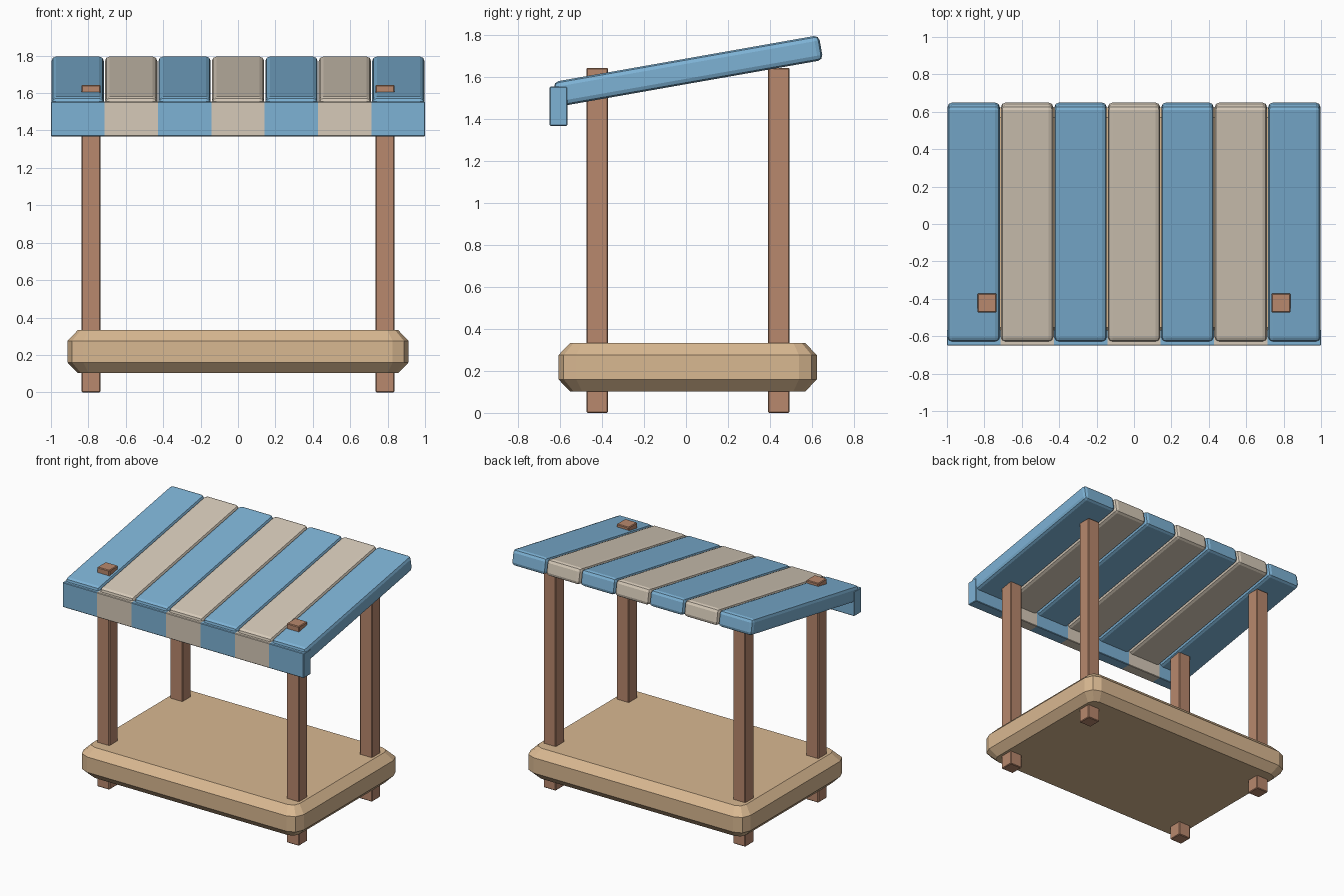
import bpy, bmesh, math
from mathutils import Matrix

if "Cube" in bpy.data.objects:
    bpy.data.objects.remove(bpy.data.objects["Cube"])


def material(name, r, g, b):
    m = bpy.data.materials.new(name)
    lin = [((c / 255 + 0.055) / 1.055) ** 2.4 for c in (r, g, b)]
    m.diffuse_color = (*lin, 1)
    m.use_nodes = True
    m.node_tree.nodes["Principled BSDF"].inputs["Base Color"].default_value = m.diffuse_color
    return m


BLUE = material("awning blue", 125, 178, 213)
CREAM = material("awning cream", 214, 202, 185)
WOOD = material("light wood", 217, 184, 145)
POST = material("brown wood", 184, 136, 109)


def finish(name, bm, mats):
    bmesh.ops.recalc_face_normals(bm, faces=bm.faces)
    me = bpy.data.meshes.new(name)
    bm.to_mesh(me)
    bm.free()
    for m in mats:
        me.materials.append(m)
    ob = bpy.data.objects.new(name, me)
    bpy.context.collection.objects.link(ob)
    return ob


def box(name, center, size, mat, bevel, segments=1, tilt=0):
    bm = bmesh.new()
    bmesh.ops.create_cube(bm, size=1, matrix=Matrix.Diagonal((*size, 1)))
    bmesh.ops.bevel(bm, geom=bm.edges[:], offset=bevel, segments=segments,
                    profile=0.5, affect='EDGES')
    bm.transform(Matrix.Translation(center) @ Matrix.Rotation(tilt, 4, 'X'))
    return finish(name, bm, [mat])


# Platform: rounded rectangle rings stacked into a chamfered slab
def ring(bm, hx, hy, r, z, cy):
    verts = []
    for k, (sx, sy) in enumerate([(1, 1), (-1, 1), (-1, -1), (1, -1)]):
        for i in range(3):
            a = math.radians(90 * k + 45 * i)
            verts.append(bm.verts.new((sx * (hx - r) + r * math.cos(a),
                                       cy + sy * (hy - r) + r * math.sin(a), z)))
    return verts


bm = bmesh.new()
rings = [ring(bm, 0.912 - d, 0.616 - d, 0.085 - d * 0.5, z, 0.008)
         for z, d in [(0.103, 0.055), (0.16, 0), (0.275, 0), (0.332, 0.055)]]
for lo, hi in zip(rings, rings[1:]):
    for i in range(len(lo)):
        j = (i + 1) % len(lo)
        bm.faces.new((lo[i], lo[j], hi[j], hi[i]))
bm.faces.new(rings[0])
bm.faces.new(rings[-1])
finish("platform", bm, [WOOD])

# Four corner posts
for y, row in ((-0.423, "front"), (0.442, "back")):
    for x, side in ((-0.786, "left"), (0.786, "right")):
        box(f"{row}_{side}_post", (x, y, 0.822), (0.102, 0.102, 1.644), POST, 0.005)

# Sloping awning planks in alternating colours
PITCH = 2 / 7
for i in range(7):
    x = (i - 3) * PITCH
    box(f"awning_plank_{i + 1}", (x, 0.0105, 1.629), (0.28, 1.285, 0.12),
        CREAM if i % 2 else BLUE, 0.025, 2, math.radians(10))

# Front valance: one board cut into seven colour bands
bm = bmesh.new()
bmesh.ops.create_cube(bm, size=1, matrix=Matrix.Translation((0, -0.608, 1.461))
                      @ Matrix.Diagonal((2, 0.085, 0.186, 1)))
bmesh.ops.bevel(bm, geom=bm.edges[:], offset=0.004, segments=1, affect='EDGES')
for i in range(1, 7):
    bmesh.ops.bisect_plane(bm, geom=bm.verts[:] + bm.edges[:] + bm.faces[:],
                           plane_co=(-1 + i * PITCH, 0, 0), plane_no=(1, 0, 0))
for f in bm.faces:
    f.material_index = min(6, int((f.calc_center_median().x + 1) / PITCH)) % 2
finish("valance", bm, [BLUE, CREAM])
